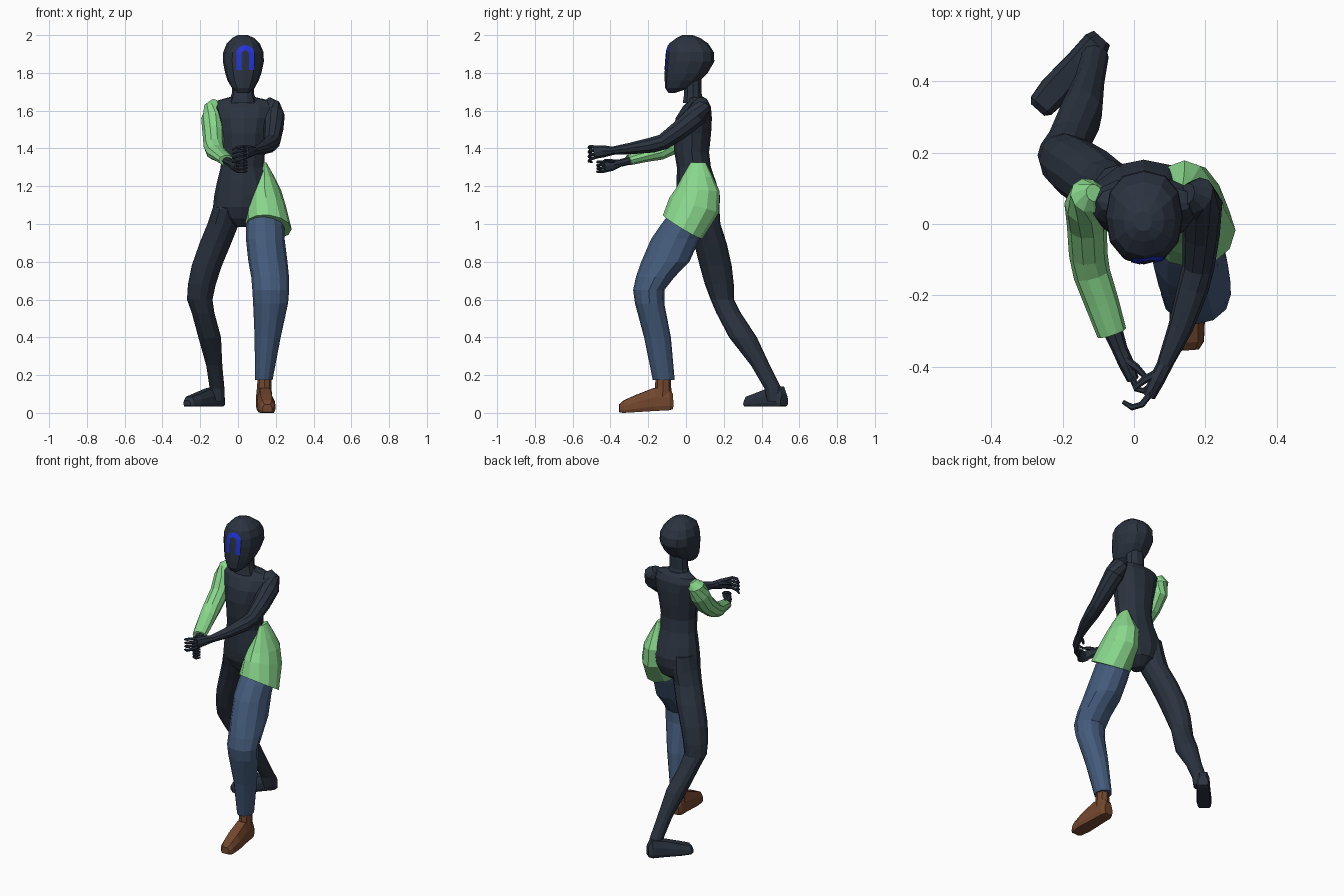
import bpy, bmesh, math
from mathutils import Vector
from mathutils.bvhtree import BVHTree


def material(name, rgb):
    m = bpy.data.materials.new(name)
    m.diffuse_color = (*rgb, 1)
    return m


DARK = material("dark slate", (0.024, 0.033, 0.050))
GREEN = material("light green", (0.25, 0.68, 0.26))
DENIM = material("denim blue", (0.058, 0.105, 0.20))
BROWN = material("leather brown", (0.17, 0.063, 0.027))
BLUE = material("bright blue", (0.016, 0.035, 0.70))


def finish(name, bm, mat):
    me = bpy.data.meshes.new(name)
    bm.to_mesh(me)
    bm.free()
    me.materials.append(mat)
    ob = bpy.data.objects.new(name, me)
    bpy.context.collection.objects.link(ob)
    return ob


def skin(name, rings, mat):
    """Join rings of points into a closed faceted body."""
    bm = bmesh.new()
    loops = [[bm.verts.new(p) for p in r] for r in rings]
    n = len(loops[0])
    for a, b in zip(loops, loops[1:]):
        for i in range(n):
            j = (i + 1) % n
            bm.faces.new((a[i], a[j], b[j], b[i]))
    bm.faces.new(loops[0][::-1])
    bm.faces.new(loops[-1])
    bmesh.ops.recalc_face_normals(bm, faces=bm.faces)
    return finish(name, bm, mat)


def circle(n, power=2.0):
    """Unit (super)ellipse points."""
    out = []
    for i in range(n):
        a = 2 * math.pi * i / n
        c, s = math.cos(a), math.sin(a)
        out.append((math.copysign(abs(c) ** (2 / power), c),
                    math.copysign(abs(s) ** (2 / power), s)))
    return out


def stack(name, rows, mat, n=12, power=2.0):
    """Rows of (z, x0, x1, y0, y1[, slope in y, slope in x])."""
    rings = []
    for z, x0, x1, y0, y1, *tilt in rows:
        ty, tx = tilt if tilt else (0, 0)
        rx, ry = (x1 - x0) / 2, (y1 - y0) / 2
        rings.append([((x0 + x1) / 2 + rx * c, (y0 + y1) / 2 + ry * s,
                       z + tx * rx * c + ty * ry * s) for c, s in circle(n, power)])
    return skin(name, rings, mat)


def tube(name, pts, mat, n=8, power=2.0):
    """Points of (x, y, z, half width, half height) along a limb."""
    ps = [Vector(p[:3]) for p in pts]
    rings = []
    for i, p in enumerate(ps):
        t = (ps[min(i + 1, len(ps) - 1)] - ps[max(i - 1, 0)]).normalized()
        u = t.cross(Vector((0, 0, 1))).normalized()
        v = u.cross(t)
        rings.append([p + u * c * pts[i][3] + v * s * pts[i][4] for c, s in circle(n, power)])
    return skin(name, rings, mat)


def foot(name, heel, toe, sections, mat):
    """Sections of (fraction, half width, bottom z, top z) from heel to toe."""
    h, t = Vector(heel), Vector(toe)
    d = t - h
    side = Vector((-d.y, d.x)).normalized()
    rings = []
    for f, w, z0, z1 in sections:
        c = h + d * f
        prof = ((-.85, 0), (.85, 0), (1, .2), (.95, .6), (.6, 1), (-.6, 1), (-.95, .6), (-1, .2))
        rings.append([(*(c + side * w * a), z0 + (z1 - z0) * b) for a, b in prof])
    skin(name, rings, mat)


# Torso and pelvis
stack("torso", [
    (0.985, -0.01, 0.05, 0.02, 0.10), (1.03, -0.08, 0.12, -0.02, 0.16),
    (1.09, -0.132, 0.17, -0.045, 0.178), (1.15, -0.126, 0.18, -0.05, 0.18),
    (1.22, -0.112, 0.165, -0.05, 0.16), (1.30, -0.092, 0.14, -0.048, 0.132),
    (1.38, -0.086, 0.142, -0.062, 0.122), (1.48, -0.095, 0.155, -0.068, 0.133),
    (1.56, -0.11, 0.175, -0.055, 0.137), (1.62, -0.13, 0.19, -0.018, 0.132),
    (1.655, -0.105, 0.165, 0.015, 0.115), (1.672, -0.045, 0.09, 0.0, 0.095)], DARK)

# Neck and head
stack("neck", [(1.64, -0.05, 0.10, -0.02, 0.10), (1.69, -0.033, 0.085, -0.012, 0.085),
               (1.79, -0.03, 0.085, -0.012, 0.085)], DARK, 10)
head = stack("head", [
    (1.693, 0.0, 0.055, -0.092, -0.06), (1.72, -0.032, 0.088, -0.11, 0.02),
    (1.76, -0.056, 0.11, -0.113, 0.075), (1.80, -0.068, 0.124, -0.113, 0.115),
    (1.86, -0.08, 0.137, -0.11, 0.15), (1.91, -0.078, 0.135, -0.105, 0.147),
    (1.955, -0.06, 0.116, -0.09, 0.118), (1.985, -0.03, 0.085, -0.05, 0.075),
    (2.0, 0.0, 0.05, -0.02, 0.035)], DARK, 12, 2.3)

# Painted arch on the face, draped over the head surface
hb = bmesh.new()
hb.from_mesh(head.data)
tree = BVHTree.FromBMesh(hb)
path = [(math.pi, 1.815), (math.pi, 1.84), (math.pi, 1.87)]
path += [(math.pi * (1 - k / 10), 1.90) for k in range(11)]
path += [(0, 1.87), (0, 1.84), (0, 1.815)]
bm = bmesh.new()
rows = []
for a, zc in path:
    row = []
    for r in (0.020, 0.028, 0.037, 0.047):
        x, z = 0.038 + r * math.cos(a), zc + r * math.sin(a)
        hit = tree.ray_cast(Vector((x, -1, z)), Vector((0, 1, 0)))[0]
        row.append(bm.verts.new((x, (hit.y if hit else -0.09) - 0.004, z)))
    rows.append(row)
for a, b in zip(rows, rows[1:]):
    for i in range(3):
        bm.faces.new((a[i], a[i + 1], b[i + 1], b[i]))
bm.normal_update()
if sum(f.normal.y for f in bm.faces) > 0:
    bmesh.ops.reverse_faces(bm, faces=bm.faces)
finish("face_arch", bm, BLUE)
hb.free()

# Dark right leg, stretched backwards
stack("right_leg", [
    (1.17, -0.115, 0.02, 0.0, 0.165), (1.08, -0.135, 0.02, -0.02, 0.177),
    (1.00, -0.162, 0.005, 0.01, 0.182), (0.90, -0.203, -0.035, 0.042, 0.215),
    (0.78, -0.245, -0.085, 0.072, 0.242), (0.68, -0.265, -0.118, 0.10, 0.253),
    (0.60, -0.27, -0.135, 0.13, 0.254), (0.53, -0.245, -0.125, 0.16, 0.29),
    (0.40, -0.21, -0.09, 0.228, 0.375), (0.25, -0.168, -0.083, 0.345, 0.445),
    (0.13, -0.15, -0.072, 0.415, 0.505), (0.06, -0.145, -0.072, 0.43, 0.51)], DARK)
foot("right_foot", (-0.095, 0.515), (-0.265, 0.325), [
    (-0.03, 0.03, 0.04, 0.10), (0.06, 0.04, 0.033, 0.14), (0.35, 0.04, 0.033, 0.13),
    (0.75, 0.045, 0.033, 0.10), (0.97, 0.038, 0.033, 0.085), (1.03, 0.025, 0.04, 0.065)], DARK)

# Left leg: trousers, ankle, shoe
stack("trouser_leg", [
    (1.08, 0.06, 0.22, -0.07, 0.12), (1.00, 0.043, 0.245, -0.13, 0.105),
    (0.92, 0.042, 0.247, -0.185, 0.072), (0.80, 0.055, 0.262, -0.237, 0.018),
    (0.72, 0.07, 0.27, -0.265, -0.06), (0.65, 0.076, 0.271, -0.28, -0.115),
    (0.58, 0.08, 0.265, -0.27, -0.115), (0.40, 0.088, 0.226, -0.222, -0.08),
    (0.175, 0.09, 0.183, -0.176, -0.06)], DENIM)
stack("shoe_ankle", [(0.08, 0.095, 0.18, -0.18, -0.07), (0.13, 0.1, 0.178, -0.165, -0.078),
                     (0.20, 0.105, 0.175, -0.16, -0.08)], BROWN, 8)
foot("left_shoe", (0.135, -0.075), (0.155, -0.345), [
    (-0.02, 0.03, 0.02, 0.10), (0.06, 0.042, 0.014, 0.128), (0.35, 0.044, 0.01, 0.132),
    (0.7, 0.05, 0.004, 0.095), (0.95, 0.042, 0.0, 0.065), (1.03, 0.026, 0.004, 0.045)], BROWN)

# Tunic flap over the left hip, with a slanted hem
stack("tunic_flap", [
    (1.325, 0.122, 0.15, 0.025, 0.105, 0, 0), (1.25, 0.088, 0.193, -0.02, 0.142, 0, 0),
    (1.18, 0.055, 0.228, -0.055, 0.178, -0.05, 0), (1.10, 0.045, 0.252, -0.088, 0.175, -0.3, 0),
    (0.985, 0.04, 0.284, -0.122, 0.087, -0.6, -0.1)], GREEN)

# Green sleeve and dark hand of the right arm
tube("right_sleeve", [
    (-0.112, 0.087, 1.65, 0.025, 0.025), (-0.128, 0.08, 1.62, 0.052, 0.05),
    (-0.135, 0.055, 1.56, 0.06, 0.062), (-0.132, 0.0, 1.48, 0.056, 0.057),
    (-0.128, -0.085, 1.41, 0.054, 0.05), (-0.118, -0.14, 1.38, 0.052, 0.043),
    (-0.09, -0.22, 1.36, 0.048, 0.034), (-0.062, -0.305, 1.337, 0.042, 0.028)], GREEN, 10)
tube("right_hand", [
    (-0.066, -0.28, 1.34, 0.03, 0.022), (-0.04, -0.35, 1.322, 0.022, 0.02),
    (-0.022, -0.39, 1.312, 0.022, 0.03), (-0.003, -0.435, 1.305, 0.017, 0.034)], DARK)

# Dark left arm and hand
tube("left_arm", [
    (0.15, 0.085, 1.655, 0.03, 0.025), (0.175, 0.08, 1.625, 0.055, 0.048),
    (0.188, 0.055, 1.575, 0.06, 0.06), (0.188, -0.03, 1.50, 0.052, 0.053),
    (0.18, -0.12, 1.435, 0.045, 0.044), (0.165, -0.18, 1.418, 0.044, 0.042),
    (0.13, -0.29, 1.40, 0.035, 0.032), (0.085, -0.395, 1.387, 0.022, 0.022)], DARK, 10)
tube("left_hand", [
    (0.088, -0.39, 1.387, 0.022, 0.022), (0.065, -0.435, 1.385, 0.022, 0.032),
    (0.042, -0.482, 1.38, 0.018, 0.035)], DARK)

# Curled fingers and thumbs
for k in range(4):
    d = (k - 1.5) * 0.017
    w = 0.009
    tube(f"left_finger_{k}", [
        (0.048, -0.472, 1.38 + d, w, w), (0.022, -0.505, 1.378 + d * 1.3, w, w),
        (-0.005, -0.513, 1.37 + d * 1.4, w, w), (-0.03, -0.498, 1.36 + d * 1.3, .006, .006)], DARK, 6)
    tube(f"right_finger_{k}", [
        (-0.006, -0.428, 1.305 + d, w, w), (0.008, -0.462, 1.302 + d, w, w),
        (0.028, -0.467, 1.302 + d, w, w), (0.047, -0.45, 1.305 + d, .006, .006)], DARK, 6)
tube("left_thumb", [(0.06, -0.42, 1.395, .012, .012), (0.03, -0.435, 1.40, .011, .011),
                    (0.0, -0.46, 1.395, .007, .007)], DARK, 6)
tube("right_thumb", [(-0.03, -0.375, 1.325, .012, .012), (0.005, -0.40, 1.335, .011, .011),
                     (0.035, -0.43, 1.338, .007, .007)], DARK, 6)
